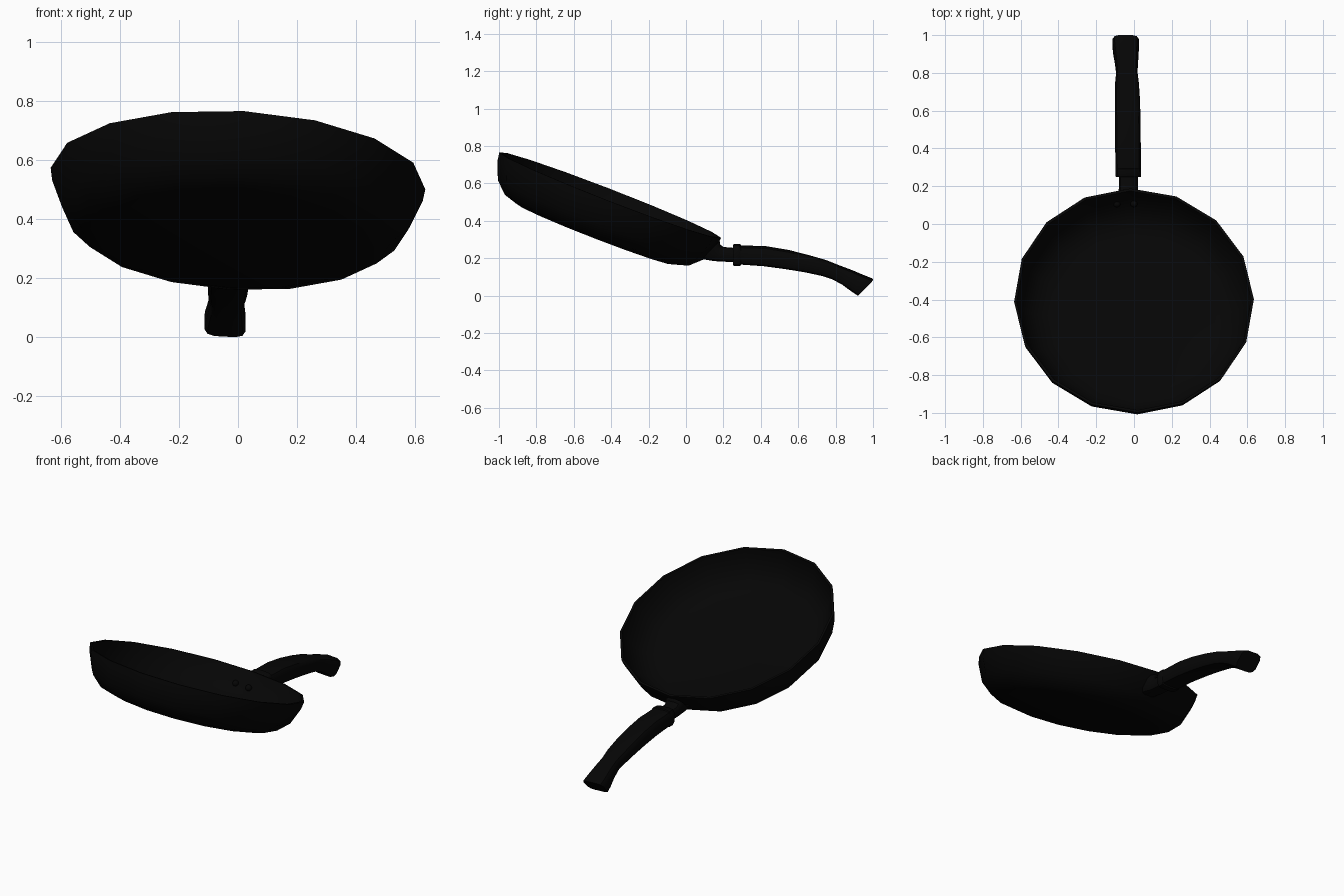
import bpy, bmesh, math
from mathutils import Matrix, Vector

cube = bpy.data.objects.get("Cube")
if cube:
    bpy.data.objects.remove(cube, do_unlink=True)

# One flat colour
black = bpy.data.materials.new("matte_black")
black.use_nodes = True
COLOR = (0.0017, 0.0017, 0.0017, 1)
black.diffuse_color = COLOR
bsdf = next(n for n in black.node_tree.nodes if n.type == 'BSDF_PRINCIPLED')
bsdf.inputs["Base Color"].default_value = COLOR
bsdf.inputs["Roughness"].default_value = 0.8


def finish(bm, name, angle=40):
    bmesh.ops.recalc_face_normals(bm, faces=bm.faces)
    me = bpy.data.meshes.new(name)
    bm.to_mesh(me)
    bm.free()
    me.materials.append(black)
    ob = bpy.data.objects.new(name, me)
    bpy.context.collection.objects.link(ob)
    bpy.ops.object.select_all(action='DESELECT')
    ob.select_set(True)
    bpy.context.view_layer.objects.active = ob
    bpy.ops.object.shade_smooth_by_angle(angle=math.radians(angle))


def skin(rings, name):
    """Bridge a list of equal point rings and cap both ends."""
    bm = bmesh.new()
    rows = [[bm.verts.new(p) for p in ring] for ring in rings]
    n = len(rows[0])
    for a, b in zip(rows, rows[1:]):
        for i in range(n):
            j = (i + 1) % n
            bm.faces.new((a[i], a[j], b[j], b[i]))
    bm.faces.new(rows[0][::-1])
    bm.faces.new(rows[-1])
    finish(bm, name)


# Tilted frame of the pan: origin at the centre of the rim
right = Vector((0.998, 0, -0.053)).normalized()
back = Vector((0, 0.932, -0.361)).normalized()
up = right.cross(back).normalized()
back = up.cross(right)
FRAME = Matrix((right, back, up)).transposed().to_4x4()
FRAME.translation = (0, -0.405, 0.537)

# Pan: thin 16-sided bowl, outside base to rim to inside floor (radius, height)
SIDES = 16
profile = [(0.45, -0.224), (0.527, -0.201), (0.59, -0.141), (0.629, -0.045),
           (0.636, 0.0), (0.622, 0.0), (0.614, -0.045), (0.577, -0.132),
           (0.518, -0.187), (0.447, -0.208)]
rings = []
for r, z in profile:
    angles = [2 * math.pi * i / SIDES + 0.012 for i in range(SIDES)]
    rings.append([FRAME @ Vector((r * math.cos(a), r * math.sin(a), z)) for a in angles])
skin(rings, "pan_bowl")


def loft(stations, name, power, sides=12):
    """Rounded sections: x, y, z, half width, half height, downward tilt."""
    out = []
    for x, y, z, w, h, tilt in stations:
        t = math.radians(tilt)
        ring = []
        for i in range(sides):
            a = 2 * math.pi * (i + 0.5) / sides
            c, s = math.cos(a), math.sin(a)
            px = math.copysign(abs(c) ** power, c) * w
            ph = math.copysign(abs(s) ** power, s) * h
            ring.append((x + px, y + ph * math.sin(t), z + ph * math.cos(t) - 0.055 * px))
        out.append(ring)
    skin(out, name)


# Stem with a flared mounting flange lying on the pan wall
loft([(-0.03, 0.130, 0.245, 0.060, 0.068, 45),
      (-0.03, 0.146, 0.239, 0.058, 0.060, 38),
      (-0.03, 0.166, 0.230, 0.053, 0.048, 20),
      (-0.03, 0.195, 0.221, 0.051, 0.039, 5),
      (-0.03, 0.280, 0.216, 0.051, 0.037, 0)], "handle_stem", 0.65)

# Collar at the front of the grip
loft([(-0.03, 0.250, 0.217, 0.067, 0.053, 0),
      (-0.03, 0.257, 0.217, 0.069, 0.057, 0),
      (-0.03, 0.290, 0.217, 0.069, 0.057, 0),
      (-0.03, 0.294, 0.217, 0.066, 0.051, 0)], "handle_collar", 0.5)

# Curved grip ending in a flared, slanted butt
loft([(-0.031, 0.28, 0.218, 0.068, 0.050, 0),
      (-0.032, 0.42, 0.211, 0.069, 0.053, 6),
      (-0.033, 0.54, 0.193, 0.069, 0.051, 10),
      (-0.035, 0.65, 0.170, 0.068, 0.046, 14),
      (-0.037, 0.74, 0.147, 0.064, 0.043, 18),
      (-0.038, 0.80, 0.125, 0.057, 0.041, 24),
      (-0.040, 0.86, 0.098, 0.062, 0.046, 32),
      (-0.043, 0.92, 0.065, 0.069, 0.055, 40),
      (-0.044, 0.955, 0.047, 0.071, 0.060, 43),
      (-0.044, 0.960, 0.043, 0.070, 0.059, 44)], "handle_grip", 0.5)

# Two low rivet heads on the inside wall by the handle
for side, x in (("right", -0.075), ("left", 0.015)):
    bm = bmesh.new()
    bmesh.ops.create_uvsphere(bm, u_segments=10, v_segments=6, radius=0.019)
    place = Matrix.Translation((x, 0.583, -0.09))
    bmesh.ops.transform(bm, verts=bm.verts, matrix=FRAME @ place)
    finish(bm, "rivet_" + side, 60)
